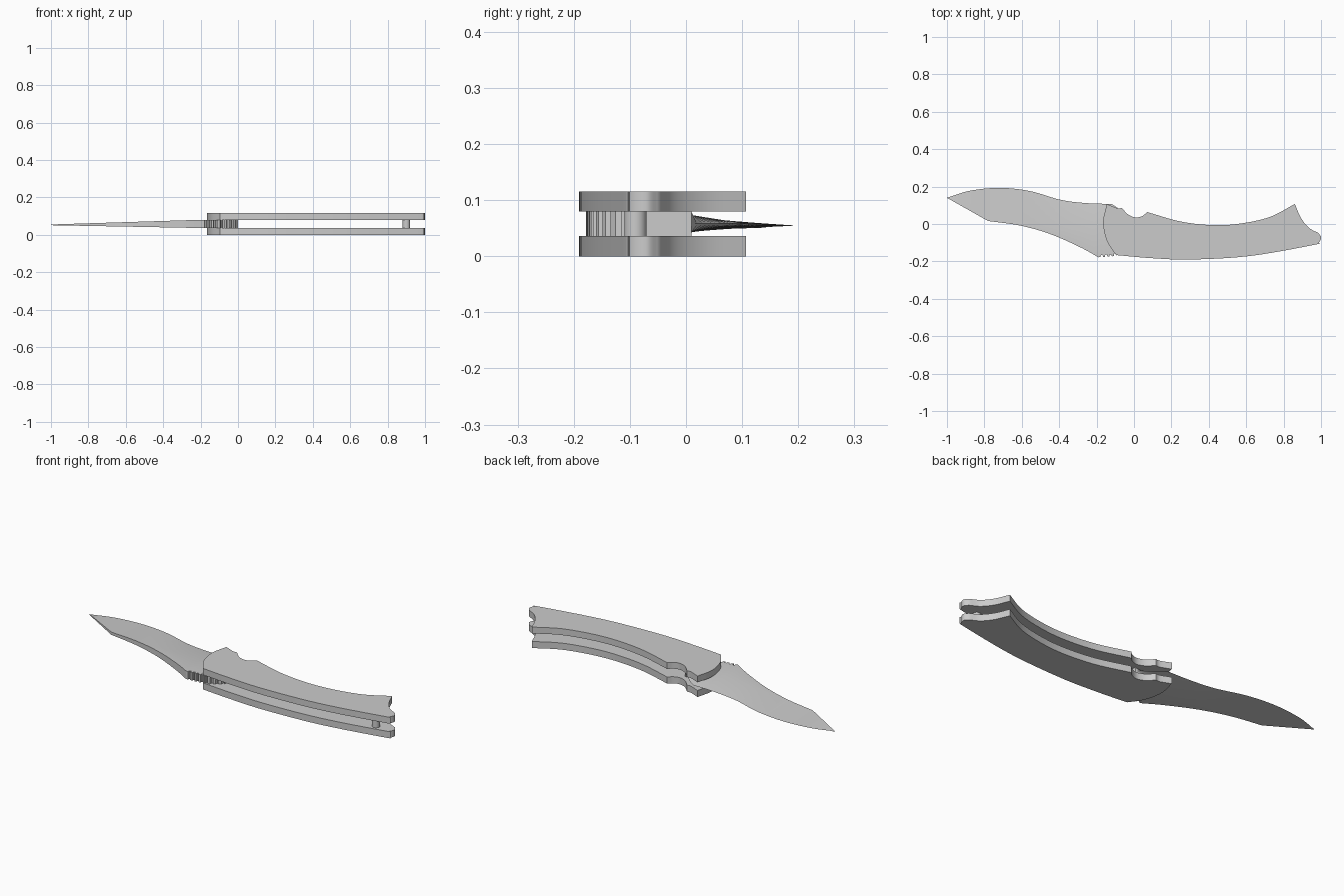
import bpy, bmesh
from mathutils import Vector

cube = bpy.data.objects.get("Cube")
if cube:
    bpy.data.objects.remove(cube)

steel = bpy.data.materials.new("satin grey steel")
steel.use_nodes = True
GREY = (0.6, 0.6, 0.6, 1)
steel.diffuse_color = GREY
steel.node_tree.nodes["Principled BSDF"].inputs["Base Color"].default_value = GREY

GAP_LOW, GAP_HIGH, TOP = 0.036, 0.08, 0.115


def finish(name, bm):
    bmesh.ops.remove_doubles(bm, verts=bm.verts, dist=0.0002)
    bmesh.ops.recalc_face_normals(bm, faces=bm.faces)
    mesh = bpy.data.meshes.new(name)
    bm.to_mesh(mesh)
    bm.free()
    obj = bpy.data.objects.new(name, mesh)
    bpy.context.collection.objects.link(obj)
    mesh.materials.append(steel)
    bpy.ops.object.select_all(action="DESELECT")
    obj.select_set(True)
    bpy.context.view_layer.objects.active = obj
    bpy.ops.object.shade_smooth_by_angle(angle=0.5)
    return obj


def spline(points, steps=6):
    """Smooth curve through the points, corners only at its ends."""
    p = [Vector(q) for q in points]
    p = [2 * p[0] - p[1]] + p + [2 * p[-1] - p[-2]]
    out = []
    for a, b, c, d in zip(p, p[1:], p[2:], p[3:]):
        for i in range(steps):
            t = i / steps
            out.append(0.5 * (2 * b + (c - a) * t + (2 * a - 5 * b + 4 * c - d) * t * t
                              + (3 * b - a - 3 * c + d) * t ** 3))
    return out + [p[-2]]


def height(curve, x):
    """Height of a left-to-right curve at x."""
    for a, b in zip(curve, curve[1:]):
        if x <= b[0]:
            return a[1] + (b[1] - a[1]) * (x - a[0]) / (b[0] - a[0])
    return curve[-1][1]


# Handle scales: one outline made of smooth runs that meet at corners
runs = [
    [(-0.145, 0.107), (-0.165, 0.01), (-0.145, -0.09), (-0.096, -0.166)],
    [(-0.096, -0.166), (0.085, -0.182), (0.3, -0.19), (0.62, -0.171), (0.96, -0.112),
     (0.99, -0.098), (1.0, -0.07), (0.985, -0.048)],
    [(0.985, -0.048), (0.935, -0.02), (0.893, 0.032), (0.86, 0.107)],
    [(0.86, 0.107), (0.727, 0.038), (0.567, 0.002), (0.42, -0.006), (0.25, 0.013), (0.07, 0.064)],
    [(0.07, 0.064), (0.045, 0.043), (0.01, 0.035), (-0.03, 0.05), (-0.065, 0.085)],
    [(-0.065, 0.085), (-0.09, 0.085), (-0.145, 0.107)],
]
outline = [q for run in runs for q in spline(run)[:-1]]


def prism(name, points, low, high):
    bm = bmesh.new()
    face = bm.faces.new([bm.verts.new((x, y, low)) for x, y in points])
    side = bmesh.ops.extrude_face_region(bm, geom=[face])
    moved = [g for g in side["geom"] if isinstance(g, bmesh.types.BMVert)]
    bmesh.ops.translate(bm, verts=moved, vec=(0, 0, high - low))
    return finish(name, bm)


prism("lower_handle_scale", outline, 0, GAP_LOW)
prism("upper_handle_scale", outline, GAP_HIGH, TOP)

# Blade: sections lofted along x, from the tip to the back of the tang
edge = spline([(-1, 0.14), (-0.877, 0.178), (-0.717, 0.193), (-0.556, 0.176), (-0.396, 0.13),
               (-0.26, 0.112), (-0.12, 0.107)]) + [Vector((-0.09, 0.088)), Vector((0, 0.01))]
spine = [Vector((-1, 0.14))] + spline([(-0.78, 0.016), (-0.61, -0.008), (-0.45, -0.053),
                                     (-0.29, -0.123), (-0.19, -0.178)])
spine += spline([(-0.19, -0.178), (-0.1, -0.17), (-0.04, -0.145), (0, -0.115)])[1:]
ridge = [Vector(q) for q in [(-1, 0.14), (-0.78, 0.016), (-0.61, -0.008), (-0.4, -0.02),
                             (-0.18, -0.04), (-0.1, -0.03), (0, 0.01)]]
thickness = [(-1, 0.002), (-0.2, 0.022), (0, 0.022)]
middle = [(-1, 0.053), (-0.2, 0.058), (0, 0.058)]

stations = {round(q[0], 4): 0 for q in edge + spine[:26] + ridge if q[0] < -0.19}
TOOTH = 0.19 / 8
for i in range(8):
    for offset, depth in ((0, 0), (0.45, 0), (0.55, 0.012), (0.95, 0.012)):
        stations[-0.19 + TOOTH * (i + offset)] = depth
stations[-0.12] = stations[-0.09] = 0.006
stations[0] = 0

bm = bmesh.new()
sections = []
for x, notch in sorted(stations.items()):
    h, z, y = height(thickness, x), height(middle, x), height(spine, x) + notch
    r = max(height(ridge, x), y)
    ring = [(y, -h), (r, -h), (height(edge, x), 0), (r, h), (y, h)]
    sections.append([bm.verts.new((x, py, z + pz)) for py, pz in ring])
for a, b in zip(sections, sections[1:]):
    for i in range(5):
        j = (i + 1) % 5
        bm.faces.new((a[i], a[j], b[j], b[i]))
bm.faces.new(sections[0])
bm.faces.new(sections[-1])
finish("blade", bm)

# Round spacer pin at the far end of the handle
bm = bmesh.new()
bmesh.ops.create_cone(bm, cap_ends=True, segments=24, radius1=0.02, radius2=0.02,
                      depth=GAP_HIGH - GAP_LOW)
bmesh.ops.translate(bm, verts=bm.verts, vec=(0.9, -0.09, (GAP_HIGH + GAP_LOW) / 2))
finish("spacer_pin", bm)
